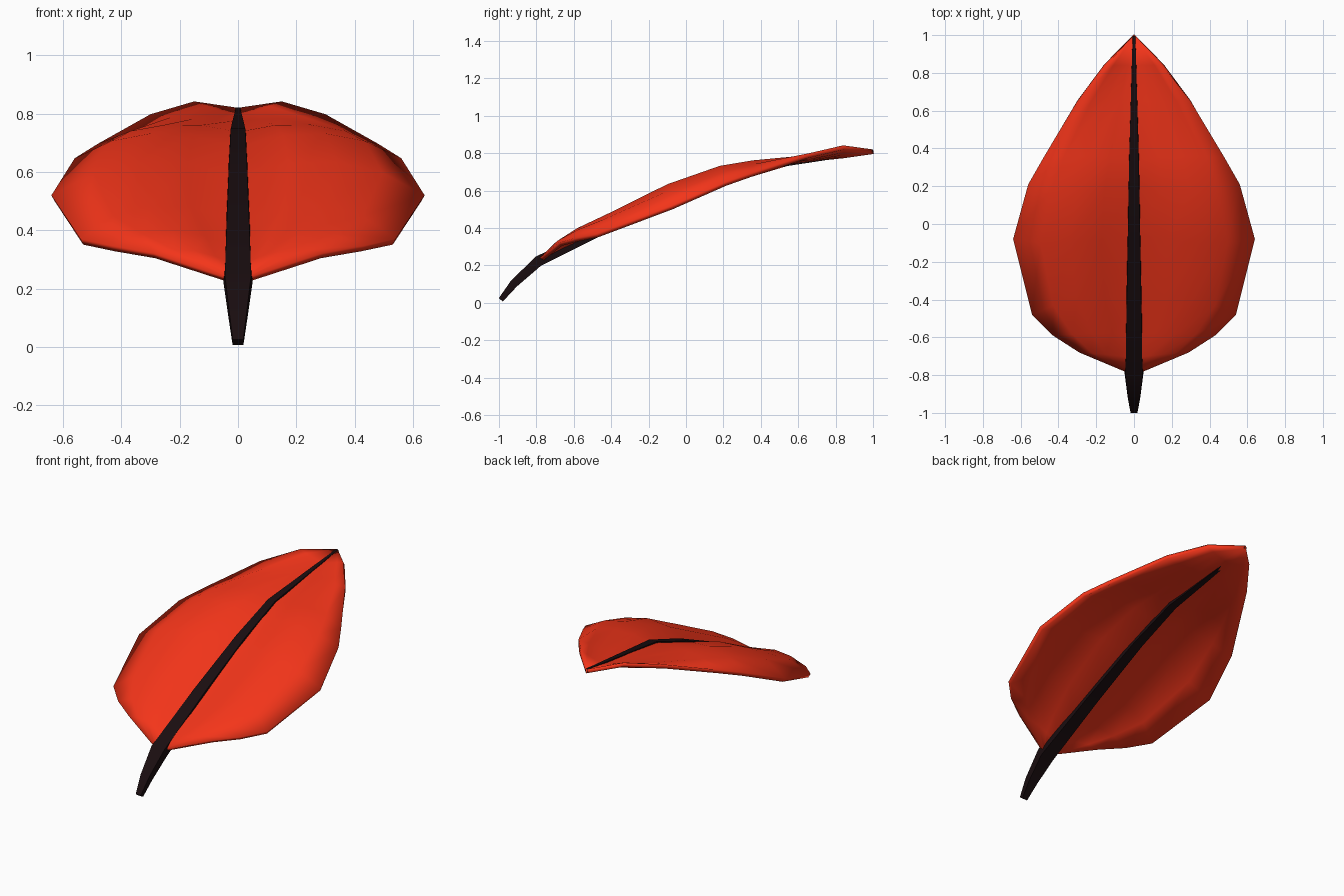
import bpy, bmesh, math
from mathutils import Vector

if "Cube" in bpy.data.objects:
    bpy.data.objects.remove(bpy.data.objects["Cube"])


def material(name, rgb):
    m = bpy.data.materials.new(name)
    m.diffuse_color = (*rgb, 1)
    m.use_nodes = True
    m.node_tree.nodes["Principled BSDF"].inputs["Base Color"].default_value = m.diffuse_color
    return m


def finish(name, bm, mat, angle):
    bmesh.ops.remove_doubles(bm, verts=bm.verts, dist=0.0005)
    bmesh.ops.recalc_face_normals(bm, faces=bm.faces)
    me = bpy.data.meshes.new(name)
    bm.to_mesh(me)
    bm.free()
    ob = bpy.data.objects.new(name, me)
    bpy.context.collection.objects.link(ob)
    me.materials.append(mat)
    bpy.ops.object.select_all(action='DESELECT')
    ob.select_set(True)
    bpy.context.view_layer.objects.active = ob
    bpy.ops.object.shade_smooth_by_angle(angle=math.radians(angle))
    return ob


# Leaf blade: rows of (rib y, rib z), (mid x, y, z), (edge x, y, z)
rows = [
    ((-.79, .23), (.02, -.788, .235), (.04, -.785, .238)),
    ((-.71, .275), (.15, -.69, .33), (.29, -.68, .322)),
    ((-.58, .335), (.22, -.58, .40), (.43, -.59, .347)),
    ((-.38, .43), (.30, -.40, .485), (.54, -.48, .37)),
    ((-.05, .585), (.34, -.10, .634), (.64, -.08, .52)),
    ((.20, .685), (.30, .18, .732), (.56, .21, .647)),
    ((.34, .737), (.25, .36, .762), (.48, .35, .697)),
    ((.65, .777), (.15, .65, .783), (.30, .65, .798)),
    ((.84, .797), (.07, .84, .813), (.15, .84, .842)),
    ((1.0, .82), (0, 1.0, .82), (0, 1.0, .82)),
]
bm = bmesh.new()
grid = []
for (ry, rz), mid, edge in rows:
    a, m, e = Vector((0, ry, rz)), Vector(mid), Vector(edge)
    half = []
    for k in range(5):
        t = k / 4
        half.append(a * (1 - t) * (1 - 2 * t) + m * 4 * t * (1 - t) + e * t * (2 * t - 1))
    left = [Vector((-p.x, p.y, p.z)) for p in reversed(half[1:])]
    grid.append([bm.verts.new(p) for p in left + half])
for r0, r1 in zip(grid, grid[1:]):
    for i in range(len(r0) - 1):
        bm.faces.new((r0[i], r0[i + 1], r1[i + 1], r1[i]))
bmesh.ops.dissolve_degenerate(bm, edges=bm.edges, dist=0.0005)
blade = finish("leaf_blade", bm, material("leaf_red", (.9, .035, .01)), 50)
if sum(p.normal.z for p in blade.data.polygons) < 0:
    blade.data.flip_normals()
solid = blade.modifiers.new("thickness", 'SOLIDIFY')
solid.thickness = .024
solid.offset = -1

# Stem and midrib: tapering swept bar with stations (y, z, half width, half height)
path = [(-.99, .016, .02, .014), (-.92, .103, .033, .022), (-.79, .222, .05, .028),
        (-.38, .426, .042, .027), (.03, .612, .034, .025), (.34, .725, .028, .024),
        (.997, .811, .008, .01)]
bm = bmesh.new()
rings = []
for i, (y, z, w, h) in enumerate(path):
    p, q = path[max(i - 1, 0)], path[min(i + 1, len(path) - 1)]
    up = Vector((0, -(q[1] - p[1]), q[0] - p[0])).normalized()
    c = Vector((0, y, z))
    rings.append([bm.verts.new(c + Vector((w * sx, 0, 0)) + up * h * sz)
                  for sx, sz in [(1, 0), (.9, 1), (-.9, 1), (-1, 0), (-.9, -1), (.9, -1)]])
for r0, r1 in zip(rings, rings[1:]):
    for i in range(6):
        j = (i + 1) % 6
        bm.faces.new((r0[i], r0[j], r1[j], r1[i]))
bm.faces.new(rings[0])
bm.faces.new(rings[-1])
finish("stem_and_midrib", bm, material("stem_dark", (.01, .004, .005)), 40)
